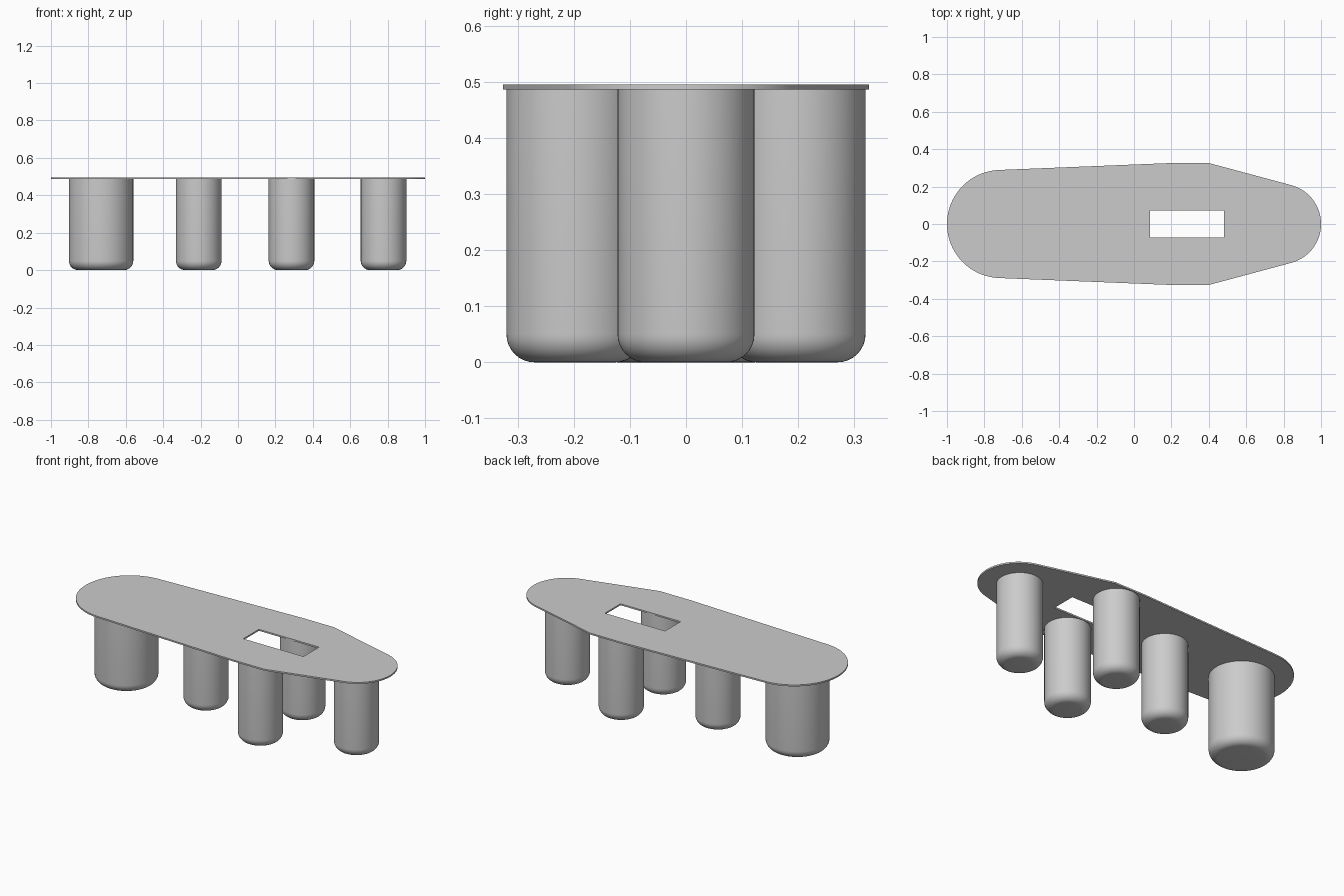
import bpy, bmesh
from math import sin, cos, pi, radians

cube = bpy.data.objects.get("Cube")
if cube:
    bpy.data.objects.remove(cube, do_unlink=True)

PLATE_BOTTOM, PLATE_TOP = 0.486, 0.495

grey = bpy.data.materials.new("plain grey")
grey.use_nodes = True
colour = (0.6, 0.6, 0.6, 1)
grey.diffuse_color = colour
grey.node_tree.nodes["Principled BSDF"].inputs["Base Color"].default_value = colour


def finish(bm, name, location=(0, 0, 0)):
    bmesh.ops.recalc_face_normals(bm, faces=bm.faces)
    mesh = bpy.data.meshes.new(name)
    bm.to_mesh(mesh)
    bm.free()
    mesh.materials.append(grey)
    obj = bpy.data.objects.new(name, mesh)
    obj.location = location
    bpy.context.collection.objects.link(obj)
    bpy.ops.object.select_all(action='DESELECT')
    obj.select_set(True)
    bpy.context.view_layer.objects.active = obj
    bpy.ops.object.shade_smooth_by_angle(angle=radians(30))
    return obj


def arc(cx, radius, start, end, steps=40):
    angles = [start + (end - start) * i / steps for i in range(steps + 1)]
    return [(cx + radius * cos(a), radius * sin(a)) for a in angles]


def add_loop(bm, points):
    verts = [bm.verts.new((x, y, PLATE_BOTTOM)) for x, y in points]
    return [bm.edges.new((v, verts[i - 1])) for i, v in enumerate(verts)]


# Column: cylinder with a rounded foot
def column(name, x, y, radius, fillet=0.05):
    bm = bmesh.new()
    bmesh.ops.create_cone(bm, cap_ends=True, segments=64, radius1=radius,
                          radius2=radius, depth=PLATE_BOTTOM)
    bmesh.ops.translate(bm, verts=bm.verts, vec=(0, 0, PLATE_BOTTOM / 2))
    rim = [e for e in bm.edges if all(v.co.z < 0.01 for v in e.verts)]
    bmesh.ops.bevel(bm, geom=rim, offset=fillet, segments=8, profile=0.5,
                    affect='EDGES')
    return finish(bm, name, (x, y, 0))


# Deck plate: rounded ends, widest section forward, rectangular opening
bm = bmesh.new()
tip = radians(75)
tail = radians(92.4)
outline = (arc(0.785, 0.215, -tip, tip)
           + [(0.40, 0.326), (0.20, 0.326)]
           + arc(-0.711, 0.289, tail, 2 * pi - tail)
           + [(0.20, -0.326), (0.40, -0.326)])
opening = [(0.086, -0.073), (0.481, -0.073), (0.481, 0.073), (0.086, 0.073)]
edges = add_loop(bm, outline) + add_loop(bm, opening)
bmesh.ops.triangle_fill(bm, use_beauty=True, edges=edges, normal=(0, 0, 1))
top = bmesh.ops.extrude_face_region(bm, geom=bm.faces[:], use_keep_orig=True)
bmesh.ops.translate(bm, vec=(0, 0, PLATE_TOP - PLATE_BOTTOM),
                    verts=[g for g in top["geom"] if isinstance(g, bmesh.types.BMVert)])
finish(bm, "deck_plate")

# Columns
column("rear_large_column", -0.732, 0, 0.172)
column("middle_column", -0.21, 0, 0.122)
for side, y in (("right", -0.198), ("left", 0.198)):
    column(side + "_column", 0.286, y, 0.122)
column("tip_column", 0.778, 0, 0.122)
